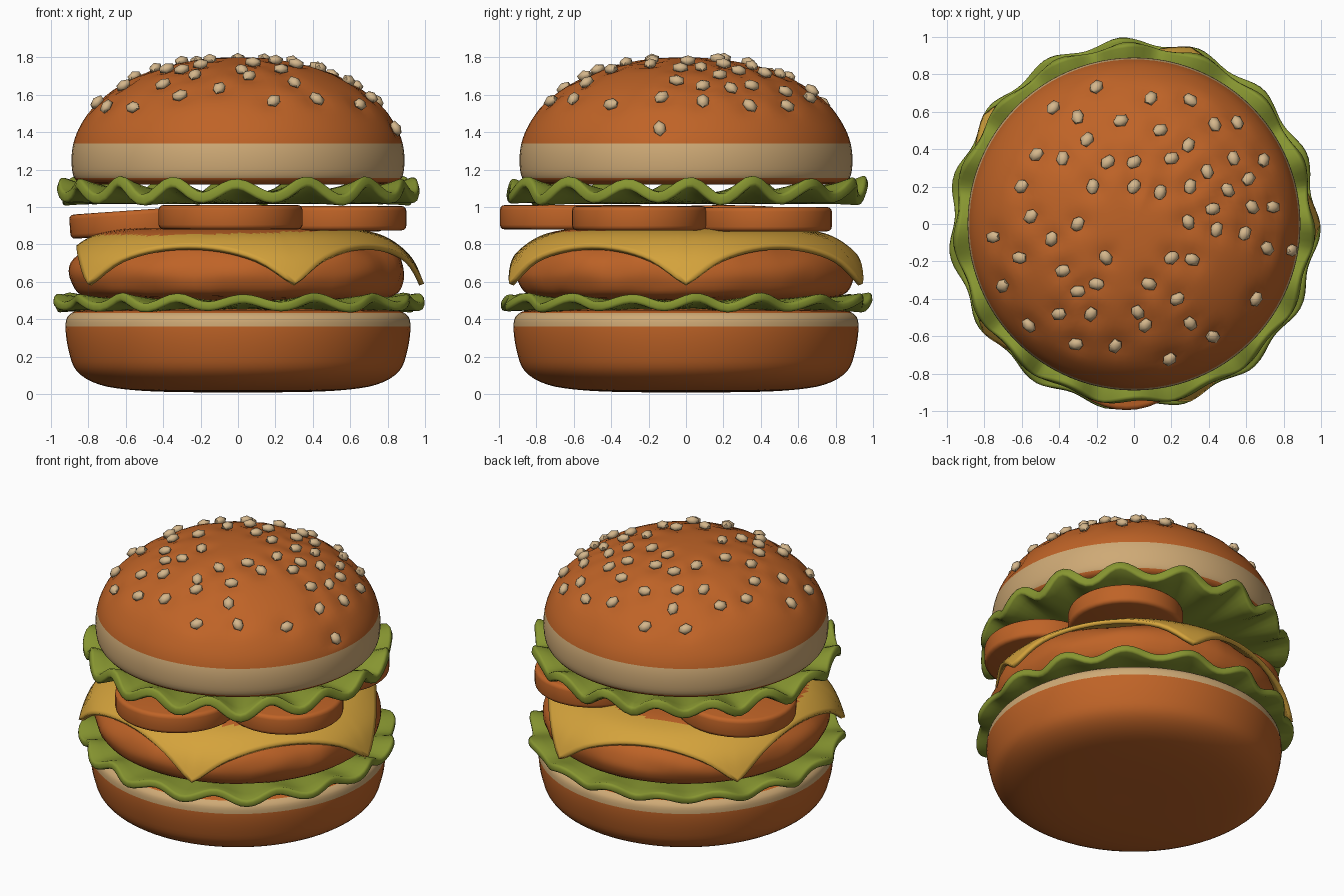
import bpy, bmesh, math, random
from mathutils import Vector, Matrix, noise
from mathutils.bvhtree import BVHTree

random.seed(4)
cube = bpy.data.objects.get("Cube")
if cube:
    bpy.data.objects.remove(cube, do_unlink=True)


def material(name, r, g, b):
    m = bpy.data.materials.new(name)
    m.use_nodes = True
    m.diffuse_color = (r, g, b, 1)
    m.node_tree.nodes["Principled BSDF"].inputs["Base Color"].default_value = (r, g, b, 1)
    return m


toasted = material("toasted orange", .52, .125, .02)
cream = material("bread cream", .62, .40, .18)
leaf_green = material("leaf green", .24, .30, .03)
cheese_yellow = material("cheese yellow", .66, .365, .045)
seed_beige = material("seed beige", .66, .47, .26)


def curve_point(points, t):
    """Smooth position at t (0 to 1) along a short profile."""
    u = t * (len(points) - 1)
    i = min(int(u), len(points) - 2)
    f = u - i
    a, b, c, d = (Vector(points[min(max(i + k, 0), len(points) - 1)]) for k in (-1, 0, 1, 2))
    return b + f / 2 * (c - a + f * (2 * a - 5 * b + 4 * c - d + f * (3 * b - a - 3 * c + d)))


def finish(bm, name, materials, angle=60):
    mesh = bpy.data.meshes.new(name)
    bm.to_mesh(mesh)
    bm.free()
    obj = bpy.data.objects.new(name, mesh)
    bpy.context.collection.objects.link(obj)
    for m in materials:
        mesh.materials.append(m)
    bpy.ops.object.select_all(action='DESELECT')
    obj.select_set(True)
    bpy.context.view_layer.objects.active = obj
    bpy.ops.object.shade_smooth_by_angle(angle=math.radians(angle))
    return obj


def ringed(shape, rows, segments):
    """Surface of rings; shape(t, angle) gives radius and height."""
    bm = bmesh.new()
    grid = []
    for i in range(rows + 1):
        ring = []
        for j in range(segments):
            a = math.tau * j / segments
            r, z = shape(i / rows, a)
            ring.append(bm.verts.new((r * math.cos(a), r * math.sin(a), z)))
        grid.append(ring)
    for low, high in zip(grid, grid[1:]):
        for j in range(segments):
            k = (j + 1) % segments
            bm.faces.new((low[j], low[k], high[k], high[j]))
    bmesh.ops.remove_doubles(bm, verts=bm.verts, dist=1e-5)
    bmesh.ops.recalc_face_normals(bm, faces=bm.faces)
    return bm


def lathe(points, steps=4, segments=72):
    return ringed(lambda t, a: curve_point(points, t), steps * (len(points) - 1), segments)


def paint(bm, index, rule):
    for f in bm.faces:
        if rule(f.calc_center_median()):
            f.material_index = index


def thicken(obj, amount):
    mod = obj.modifiers.new("thickness", 'SOLIDIFY')
    mod.thickness = amount
    mod.offset = 0


# Bottom bun with a pale band below its rim
bm = lathe([(0, .01), (.3, .01), (.55, .02), (.74, .05), (.86, .12), (.905, .23),
            (.922, .36), (.9, .425), (.8, .45), (.4, .46), (0, .46)])
paint(bm, 1, lambda c: .36 < c.z < .43)
finish(bm, "bottom_bun", [toasted, cream])


# Wavy lettuce leaves, slightly dished toward the middle
def lettuce(name, radius, ripple, z, dish, wave, phase, thickness):
    def shape(t, a):
        w = math.sin(16 * a + phase + .5 * math.sin(3 * a))
        r = t * (radius + t ** 4 * ripple * math.cos(15 * a + phase))
        height = z - dish * (1 - t ** 4)
        return r, height + t ** 5 * wave * w * (1 + .2 * math.sin(5 * a))
    leaf = finish(ringed(shape, 12, 160), name, [leaf_green], 80)
    thicken(leaf, thickness)
    bevel = leaf.modifiers.new("soft_edge", 'BEVEL')
    bevel.width = .015
    bevel.segments = 2


lettuce("lower_lettuce", .978, .02, .49, .015, .026, .6, .05)
lettuce("upper_lettuce", .955, .015, 1.09, .045, .046, 1.2, .06)

# Patty with a lumpy surface
bm = lathe([(0, .5), (.4, .5), (.7, .505), (.84, .53), (.89, .6), (.895, .67),
            (.86, .74), (.78, .8), (.65, .835), (.4, .84), (0, .84)])
for v in bm.verts:
    v.co += v.co.normalized() * .02 * noise.noise(v.co * 6)
finish(bm, "patty", [toasted])

# Five-cornered cheese slice draped over the patty
drape = [(0, .875), (.16, .875), (.32, .875), (.48, .873), (.64, .866),
         (.79, .825), (.915, .725), (.982, .585)]


def cheese_shape(t, a):
    fifth = math.tau / 5
    off = (a % fifth) - fifth / 2
    reach = (math.cos(fifth / 2) / math.cos(off)) ** 1.15
    return curve_point(drape, t * reach)


bm = ringed(cheese_shape, 36, 120)
paint(bm, 1, lambda c: (c.xy - Vector((-.06, -.05))).length < .69)
thicken(finish(bm, "cheese", [cheese_yellow, toasted]), .028)


# Tomato slices
def tomato(name, x, y, z, radius, tilt=0):
    bm = bmesh.new()
    bmesh.ops.create_cone(bm, cap_ends=True, segments=40, radius1=radius,
                          radius2=radius, depth=.13)
    rims = [e for e in bm.edges if abs(e.verts[0].co.z - e.verts[1].co.z) < .01]
    bmesh.ops.bevel(bm, geom=rims, offset=.025, segments=3, profile=.5, affect='EDGES')
    slice_ = finish(bm, name, [toasted])
    slice_.location = (x, y, z)
    slice_.rotation_euler.y = tilt


tomato("tomato_front", -.04, -.61, .945, .385)
tomato("tomato_left", .54, -.25, .94, .36)
tomato("tomato_back_left", .42, .42, .935, .36)
tomato("tomato_right", -.52, .2, .92, .38, -.07)

# Top bun: toasted dome above a pale band
bm = lathe([(0, 1.12), (.4, 1.12), (.7, 1.12), (.82, 1.125), (.875, 1.155), (.89, 1.24),
            (.88, 1.34), (.84, 1.44), (.76, 1.55), (.63, 1.65), (.47, 1.73),
            (.3, 1.775), (.15, 1.795), (0, 1.8)], segments=96)
paint(bm, 1, lambda c: 1.155 < c.z < 1.34)
dome = BVHTree.FromBMesh(bm)

# Sesame seed positions as seen from overhead
spots = [(-.2, .73), (-.43, .62), (-.3, .57), (-.25, .45), (-.07, .55), (.09, .67), (.3, .66),
         (.55, .54), (.43, .53), (.14, .5), (.29, .42), (.2, .35), (0, .33), (-.14, .33),
         (-.38, .35), (-.52, .37), (-.6, .2), (-.55, .04), (-.3, 0), (-.22, .2), (0, .2),
         (.14, .17), (.3, .2), (.39, .28), (.53, .35), (.5, .18), (.61, .24), (.69, .34),
         (.42, .08), (.63, .09), (.74, .09), (.29, .01), (.44, -.03), (.59, -.05),
         (.84, -.14), (.71, -.13), (.2, -.18), (.31, -.19), (-.15, -.18), (-.44, -.08),
         (-.75, -.07), (-.61, -.18), (-.7, -.33), (-.38, -.25), (-.2, -.32), (-.3, -.36),
         (.08, -.32), (.23, -.4), (.65, -.4), (.02, -.47), (.06, -.54), (.3, -.53),
         (-.23, -.48), (-.4, -.48), (-.56, -.54), (-.31, -.64), (-.1, -.65), (.19, -.72),
         (.42, -.6)]
seeds = bmesh.new()
bases = []
for x, y in spots:
    base, normal, _, _ = dome.ray_cast(Vector((x, y, 3)), Vector((0, 0, -1)))
    bases.append(base)
    turn = normal.to_track_quat('Z', 'Y').to_matrix().to_4x4()
    spin = Matrix.Rotation(random.uniform(0, math.pi), 4, 'Z')
    size = Matrix.Diagonal((.047, .037, .028, 1))
    bmesh.ops.create_icosphere(seeds, subdivisions=1, radius=1,
                               matrix=Matrix.Translation(base + normal * .006) @ turn @ spin @ size)
finish(seeds, "sesame_seeds", [seed_beige], 50)

# Shallow dents in the dome where the seeds sit
for v in bm.verts:
    if v.co.z > 1.38:
        near = min((v.co - b).length for b in bases)
        v.co -= v.co.normalized() * .018 * math.exp(-(near / .06) ** 2)
finish(bm, "top_bun", [toasted, cream])
